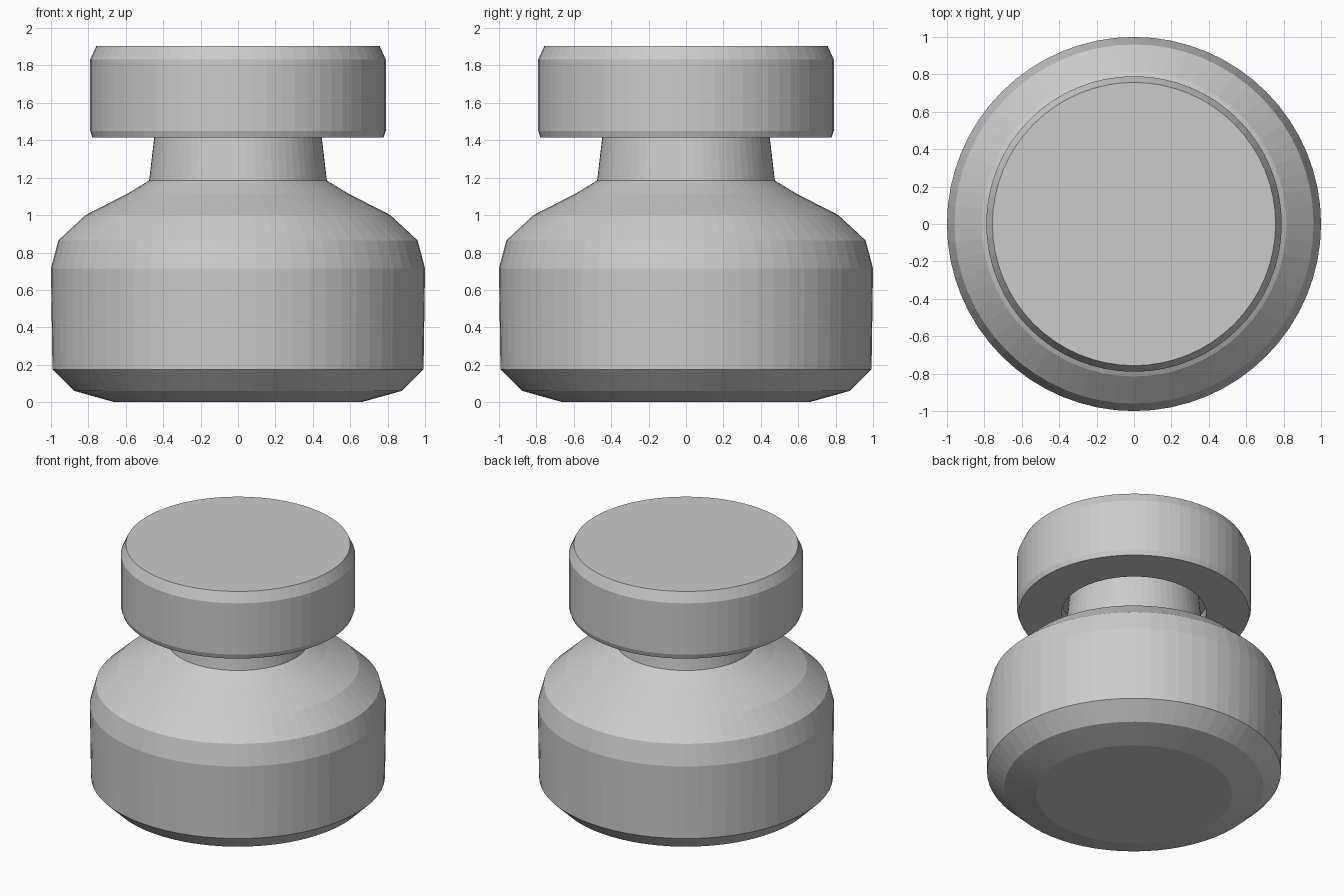
import bpy, bmesh, math

if "Cube" in bpy.data.objects:
    bpy.data.objects.remove(bpy.data.objects["Cube"])

SIDES = 64

grey = bpy.data.materials.new("light_grey")
grey.diffuse_color = (0.6, 0.6, 0.6, 1)
grey.use_nodes = True
grey.node_tree.nodes["Principled BSDF"].inputs["Base Color"].default_value = grey.diffuse_color


def lathe(name, profile):
    """Spin a closed (radius, z) profile around z; radius 0 becomes a flat cap."""
    bm = bmesh.new()
    rings = []
    for r, z in profile:
        rings.append([bm.verts.new((r * math.cos(2 * math.pi * i / SIDES),
                                    r * math.sin(2 * math.pi * i / SIDES), z))
                      for i in range(SIDES)])
    for a, b in zip(rings, rings[1:]):
        for i in range(SIDES):
            j = (i + 1) % SIDES
            bm.faces.new((a[i], a[j], b[j], b[i]))
    bm.faces.new(rings[0])
    bm.faces.new(rings[-1])
    bmesh.ops.recalc_face_normals(bm, faces=bm.faces)
    mesh = bpy.data.meshes.new(name)
    bm.to_mesh(mesh)
    bm.free()
    mesh.materials.append(grey)
    obj = bpy.data.objects.new(name, mesh)
    bpy.context.collection.objects.link(obj)
    return obj


# Jar body with rounded shoulder and tapered neck reaching into the lid
lathe("jar_body", [(0.66, 0.0), (0.875, 0.06), (0.992, 0.175), (1.0, 0.715),
                   (0.96, 0.865), (0.815, 1.0), (0.59, 1.115), (0.475, 1.185),
                   (0.448, 1.415), (0.44, 1.5)])

# Lid with chamfered rims and a recess around the neck
lathe("lid", [(0.757, 1.905), (0.79, 1.832), (0.79, 1.45), (0.778, 1.415),
              (0.487, 1.415), (0.487, 1.5)])
